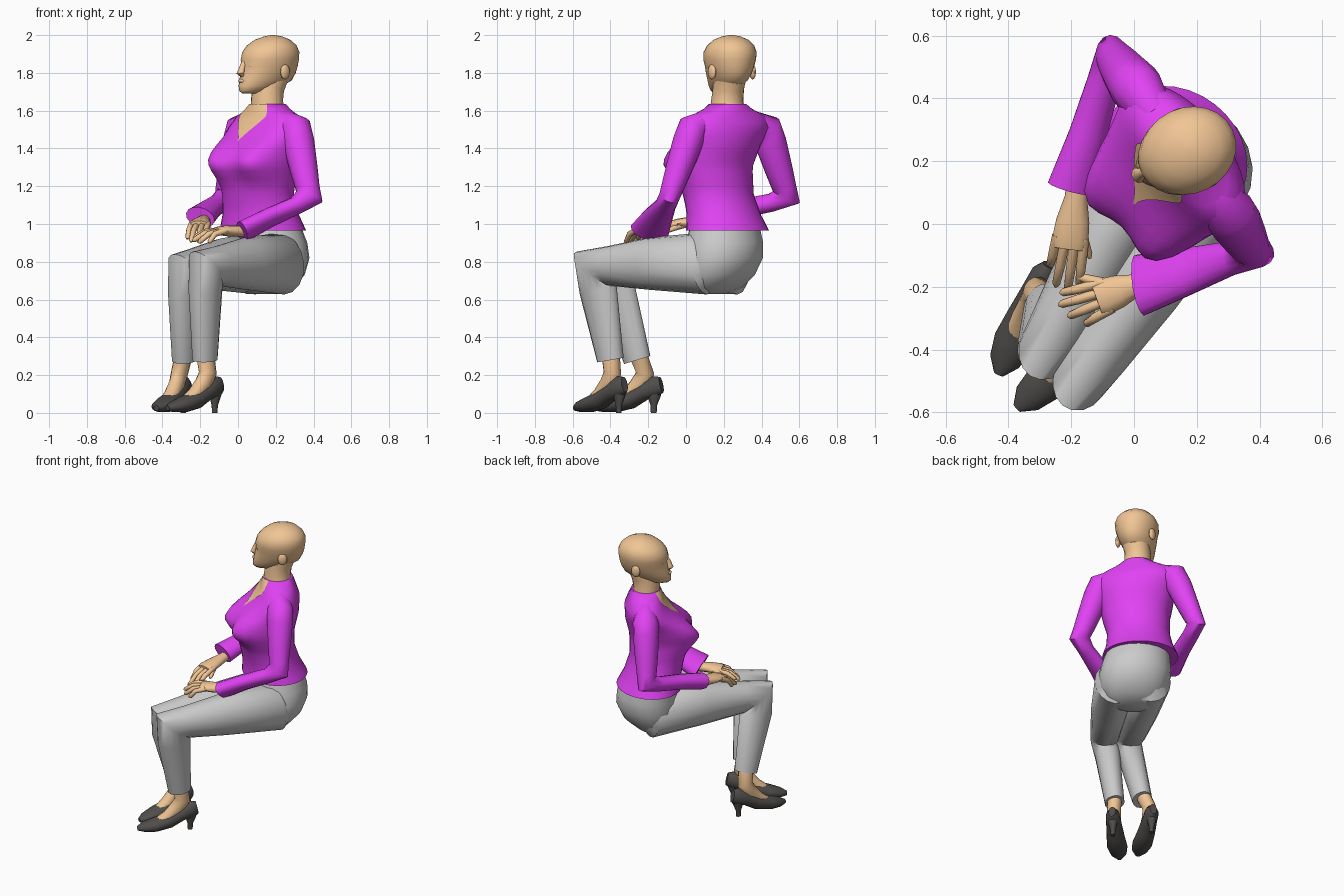
import bpy, bmesh, math
from mathutils import Vector as V

if "Cube" in bpy.data.objects:
    bpy.data.objects.remove(bpy.data.objects["Cube"])

def material(name, rgb):
    m = bpy.data.materials.new(name)
    m.diffuse_color = (*rgb, 1)
    m.use_nodes = True
    m.node_tree.nodes["Principled BSDF"].inputs["Base Color"].default_value = m.diffuse_color
    return m

SKIN = material("skin", (0.88, 0.56, 0.30))
CLOTH = material("jacket_cloth", (0.75, 0.055, 0.90))
DARK = material("shoe_leather", (0.08, 0.075, 0.07))

def finish(name, bm, mat, angle=50):
    bmesh.ops.recalc_face_normals(bm, faces=bm.faces)
    me = bpy.data.meshes.new(name)
    bm.to_mesh(me)
    bm.free()
    for p in me.polygons:
        p.use_smooth = True
    me.set_sharp_from_angle(angle=math.radians(angle))
    ob = bpy.data.objects.new(name, me)
    bpy.context.scene.collection.objects.link(ob)
    if mat:
        me.materials.append(mat)
    return ob

def skin_rings(name, rings, mat, closed=True):
    """Bridge a list of point rings into a surface."""
    bm = bmesh.new()
    rows = [[bm.verts.new(p) for p in r] for r in rings]
    n = len(rows[0])
    for a, b in zip(rows, rows[1:]):
        for i in range(n if closed else n - 1):
            j = (i + 1) % n
            bm.faces.new((a[i], a[j], b[j], b[i]))
    if closed:
        bm.faces.new(rows[0])
        bm.faces.new(rows[-1])
    return finish(name, bm, mat)

def tube(name, pts, mat, side, n=14):
    """Limb through pts = (centre, half width along side, half height)."""
    c = [V(p[0]) for p in pts]
    rings = []
    for i, (_, ru, rv) in enumerate(pts):
        t = V()
        if i > 0:
            t += (c[i] - c[i - 1]).normalized()
        if i < len(c) - 1:
            t += (c[i + 1] - c[i]).normalized()
        t.normalize()
        u = (V(side) - t * V(side).dot(t)).normalized()
        v = t.cross(u)
        rings.append([c[i] + u * ru * math.cos(k * math.tau / n)
                      + v * rv * math.sin(k * math.tau / n) for k in range(n)])
    return skin_rings(name, rings, mat)

def axes(deg):
    """Forward and left directions of a body part turned by deg."""
    a = math.radians(deg)
    return V((-math.sin(a), -math.cos(a), 0)), V((math.cos(a), -math.sin(a), 0))

def blob(name, loc, radii, deg, mat):
    f, l = axes(deg)
    bm = bmesh.new()
    bmesh.ops.create_uvsphere(bm, u_segments=12, v_segments=8, radius=1)
    for v in bm.verts:
        p = v.co.copy()
        v.co = V(loc) + f * p.x * radii[0] + l * p.y * radii[1] + V((0, 0, p.z * radii[2]))
    return finish(name, bm, mat)

# Jacket body: z, centre x, centre y, half width, half depth, turn
TORSO = [(0.965, .132, .22, .243, .205, 38), (1.05, .12, .20, .215, .182, 40),
         (1.16, .108, .173, .20, .172, 42), (1.30, .118, .158, .218, .172, 43),
         (1.42, .138, .185, .243, .168, 47), (1.51, .155, .217, .272, .14, 52),
         (1.57, .16, .222, .235, .112, 53), (1.61, .16, .222, .14, .10, 54),
         (1.635, .16, .222, .10, .092, 55)]

def torso_point(z, t, out=0.0):
    for a, b in zip(TORSO, TORSO[1:]):
        if z <= b[0] + 1e-6:
            break
    k = (z - a[0]) / (b[0] - a[0])
    _, cx, cy, w, d, deg = [p + (q - p) * k for p, q in zip(a, b)]
    f, l = axes(deg)
    bust = .122 * math.exp(-((z - 1.335) / .075) ** 2 / 2)
    bust *= sum(math.exp(-((t - s * .72) / .44) ** 2 / 2) for s in (-1, 1))
    return V((cx, cy, z)) + f * ((d + out) * math.cos(t) + bust) + l * (w + out) * math.sin(t)

levels = [.965, 1.0, 1.05, 1.1, 1.16, 1.2, 1.24, 1.28, 1.31, 1.34, 1.38,
          1.42, 1.46, 1.51, 1.54, 1.57, 1.59, 1.61, 1.635]
N = 32
skin_rings("jacket", [[torso_point(z, (i - N / 2) * math.tau / N) for i in range(N)]
                      for z in levels], CLOTH)

# Bare skin in the V neckline
rows = []
for i in range(17):
    z = 1.44 + .195 * i / 16
    half = .01 + .85 * (i / 16) ** 1.3
    rows.append([torso_point(z, half * (j / 6 - 1), .006) for j in range(13)])
skin_rings("neckline", rows, SKIN, closed=False)

# Neck and head
fh, lh = axes(64)
tube("neck", [((.16, .222, 1.58), .10, .092), ((.153, .218, 1.65), .086, .085),
              ((.16, .225, 1.72), .082, .086), ((.185, .235, 1.80), .09, .09)], SKIN, lh, 18)
O = V((.17, .232, 0))
HEAD = [(1.692, .165, .05, .028), (1.705, .178, -.01, .054), (1.73, .18, -.065, .076),
        (1.76, .174, -.12, .095), (1.80, .166, -.142, .113), (1.835, .158, -.152, .124),
        (1.87, .162, -.158, .134), (1.91, .152, -.16, .137), (1.945, .125, -.145, .122),
        (1.975, .082, -.11, .092), (1.993, .03, -.065, .05), (2.0, -.005, -.025, .012)]
head = []
for z, f, b, w in HEAD:
    c, d = O + fh * (f + b) / 2 + V((0, 0, z)), (f - b) / 2
    head.append([c + fh * d * math.cos(k * math.tau / 24) + lh * w * math.sin(k * math.tau / 24)
                 for k in range(24)])
skin_rings("head", head, SKIN)
at = lambda f, l, z: O + fh * f + lh * l + V((0, 0, z))
tube("nose", [(at(.145, 0, 1.87), .014, .014), (at(.163, 0, 1.83), .017, .016),
              (at(.175, 0, 1.80), .026, .02), (at(.16, 0, 1.785), .02, .012)], SKIN, lh, 10)
blob("lips", at(.166, 0, 1.757), (.016, .028, .011), 64, SKIN)
for s, tag in ((1, "left"), (-1, "right")):
    blob(tag + "_ear", at(-.03, s * .12, 1.805), (.03, .016, .04), 64 - s * 12, SKIN)
    blob(tag + "_eye", at(.128, s * .046, 1.838), (.02, .02, .01), 64, SKIN)

# Sleeves
def sleeve(tag, shoulder, elbow, cuff, width):
    s, e, c = V(shoulder), V(elbow), V(cuff)
    side = (e - s).cross(c - e).normalized()
    inward = (V((.16, .225, 1.55)) - s) * .4
    tube(tag + "_sleeve", [(s + inward + V((0, 0, .02)), .06, .06), (s, .082, .085),
                           (s.lerp(e, .2), .082, .085), (s.lerp(e, .6), .07, .074),
                           (s.lerp(e, .88), .06, .064), (e, .055, .075),
                           (e.lerp(c, .2) - V((0, 0, .01)), .056, .048),
                           (e.lerp(c, .6), width * .78, .05), (c, width, .054)], CLOTH, side)

sleeve("left", (.305, .035, 1.505), (.378, -.088, 1.145), (.02, -.195, .957), .104)
sleeve("right", (.015, .425, 1.505), (-.07, .535, 1.145), (-.2, .115, 1.035), .08)

# Hands: a palm, four fingers and a thumb
def hand(tag, wrist, knuckle, tips, thumb):
    w, k = V(wrist), V(knuckle)
    d = (k - w).normalized()
    side = V((0, 0, 1)).cross(d).normalized()
    tube(tag + "_hand", [(w - d * .06, .036, .03), (w, .036, .03), (w.lerp(k, .5), .053, .029),
                         (w.lerp(k, .9), .058, .025), (k + d * .015, .05, .018)], SKIN, side, 12)
    for i, tip in enumerate(tips):
        a, b = k + side * (i - 1.5) * .029, V(tip)
        m = a.lerp(b, .5) + V((0, 0, .014))
        tube(f"{tag}_finger_{i + 1}", [(a - d * .025, .016, .017), (m, .0155, .016),
                                       (b - (b - m) * .15, .013, .013), (b, .005, .005)],
             SKIN, side, 8)
    a, b = w.lerp(k, .35), V(thumb)
    tube(tag + "_thumb", [(a, .022, .02), (a.lerp(b, .55) + V((0, 0, .004)), .018, .018),
                          (b.lerp(a, .1), .013, .012), (b, .005, .005)], SKIN, side, 8)

hand("left", (.005, -.195, .962), (-.105, -.235, .965),
     [(-.235, -.22, .925), (-.24, -.258, .91), (-.21, -.295, .90), (-.155, -.32, .90)],
     (-.185, -.165, .95))
hand("right", (-.185, .085, 1.015), (-.205, -.065, 1.0),
     [(-.268, -.135, .92), (-.25, -.2, .905), (-.212, -.215, .905), (-.175, -.2, .92)],
     (-.14, -.11, .96))

# Trousers: seat, then one bent leg per side
PELVIS = [(.63, .13, .14, .10, .06), (.66, .145, .16, .165, .115), (.73, .157, .18, .21, .17),
          (.82, .16, .198, .23, .197), (.90, .155, .205, .222, .193), (.985, .14, .205, .205, .175)]
fp, lp = axes(37)
skin_rings("trouser_seat", [[V((x, y, z)) + fp * d * math.cos(k * math.tau / 20)
                             + lp * w * math.sin(k * math.tau / 20) for k in range(20)]
                            for z, x, y, w, d in PELVIS], None)
LEGS = {"left": [(.255, .15, .81), (.23, .09, .79), (.035, -.2, .79), (-.11, -.41, .778),
                 (-.17, -.495, .773), (-.172, -.465, .65), (-.175, -.40, .28)],
        "right": [(.12, .30, .81), (.08, .25, .79), (-.09, -.05, .785), (-.225, -.30, .77),
                  (-.28, -.395, .76), (-.285, -.37, .65), (-.285, -.258, .28)]}
SIZES = [(.08, .10), (.136, .165), (.12, .138), (.098, .105), (.088, .13), (.08, .108), (.063, .075)]

# Heeled shoes and bare feet: distance from heel, z, half width, half height
SHOE = [(0, .15, .022, .042), (.03, .143, .044, .055), (.10, .112, .05, .045),
        (.18, .07, .058, .049), (.27, .045, .065, .043), (.34, .033, .05, .03), (.385, .025, .016, .014)]
FEET = {"left": ((-.09, -.325), (-.735, -.68)), "right": ((-.27, -.13), (-.42, -.907))}

for tag, path in LEGS.items():
    hip, knee = V(path[1]), V(path[4])
    side = (knee - hip).cross(V((0, 0, 1))).normalized()
    tube(tag + "_trouser_leg", [(p, *r) for p, r in zip(path, SIZES)], None, side, 16)
    (hx, hy), (dx, dy) = FEET[tag]
    on = lambda s, z: V((hx + dx * s, hy + dy * s, z))
    across = V((-dy, dx, 0))
    tube(tag + "_shoe", [(on(s, z), w, h) for s, z, w, h in SHOE], DARK, across)
    tube(tag + "_heel", [(on(.045, .13), .036, .042), (on(.042, .09), .03, .036),
                         (on(.045, .04), .016, .018), (on(.045, 0), .014, .016)], DARK, across, 10)
    tube(tag + "_foot", [(V(path[6]) + V((0, 0, .04)), .048, .05), (on(.095, .21), .044, .05),
                         (on(.13, .15), .04, .05), (on(.19, .10), .042, .036),
                         (on(.26, .06), .04, .025)], SKIN, across)
